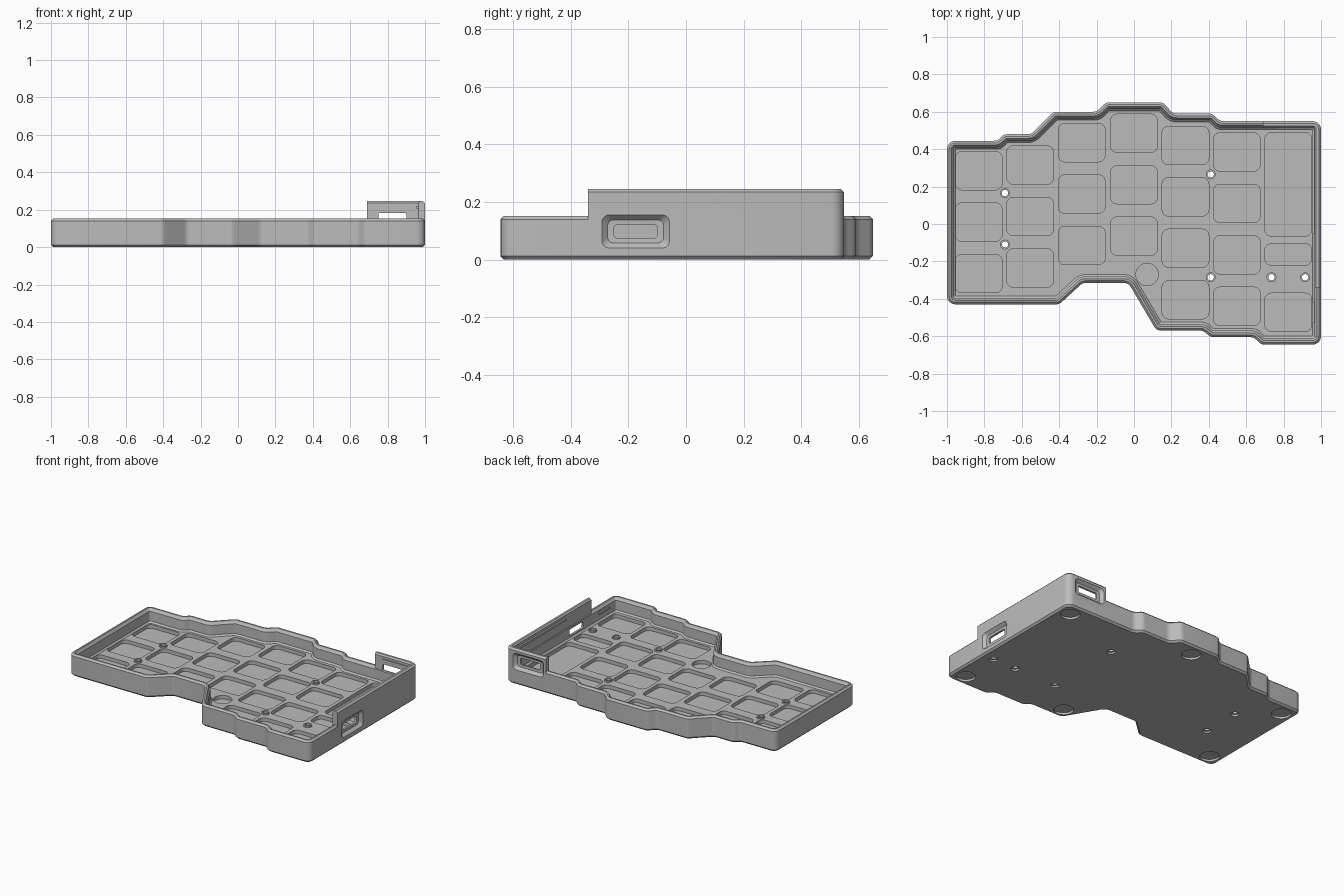
import bpy, bmesh, math
from mathutils import Vector

if "Cube" in bpy.data.objects:
    bpy.data.objects.remove(bpy.data.objects["Cube"], do_unlink=True)

grey = bpy.data.materials.new("case grey")
grey.use_nodes = True
COLOR = (0.5, 0.5, 0.5, 1)
grey.diffuse_color = COLOR
grey.node_tree.nodes["Principled BSDF"].inputs["Base Color"].default_value = COLOR

FLOOR, POCKET, RIM, TOP, WALL = 0.055, 0.03, 0.152, 0.246, 0.035
STEPS = 5

# Case outline, counterclockwise
OUTLINE = [Vector(p) for p in [
    (-1, -.43), (-.40, -.43), (-.275, -.315), (-.03, -.315), (.12, -.57), (.37, -.57),
    (.41, -.605), (.64, -.605), (.68, -.645), (1, -.645), (1, .55), (.46, .55),
    (.42, .59), (.21, .59), (.155, .65), (-.15, .65), (-.2, .6), (-.43, .6),
    (-.55, .48), (-.695, .48), (-.73, .445), (-1, .445)]]


def rounded(points, radius, inset=0.0):
    """Polygon moved inwards, with every corner turned into an arc."""
    n = len(points)
    normals = []
    for i in range(n):
        d = (points[(i + 1) % n] - points[i]).normalized()
        normals.append(Vector((-d.y, d.x)))
    moved = [p + (normals[i - 1] + normals[i]) * inset / (1 + normals[i - 1].dot(normals[i]))
             for i, p in enumerate(points)]
    result = []
    for i, p in enumerate(moved):
        to_prev, to_next = moved[i - 1] - p, moved[(i + 1) % n] - p
        d1, d2 = to_prev.normalized(), to_next.normalized()
        convex = d1.x * d2.y - d1.y * d2.x < 0
        r = max(radius - inset if convex else radius + inset, 0.008)
        half = math.acos(max(-1, min(1, d1.dot(d2)))) / 2
        t = min(r / math.tan(half), 0.45 * min(to_prev.length, to_next.length))
        r = t * math.tan(half)
        center = p + (d1 + d2).normalized() * t / math.cos(half)
        a = p + d1 * t - center
        start = math.atan2(a.y, a.x)
        sweep = (math.pi - 2 * half) * (1 if convex else -1)
        for k in range(STEPS + 1):
            angle = start + sweep * k / STEPS
            result.append(center + Vector((math.cos(angle), math.sin(angle))) * r)
    return result


def corners(x, y, w, h):
    return [Vector((x + sx * w / 2, y + sy * h / 2))
            for sx, sy in ((-1, -1), (1, -1), (1, 1), (-1, 1))]


def circle(x, y, r, n=28):
    return [Vector((x + r * math.cos(math.tau * k / n), y + r * math.sin(math.tau * k / n)))
            for k in range(n)]


def flat(points, z):
    return [Vector((p.x, p.y, z)) for p in points]


def loft(bm, rings, closed=False):
    """Skin a row of rings; cap the ends, or join them into a tube."""
    part = [[bm.verts.new(p) for p in ring] for ring in rings]
    pairs = list(zip(part, part[1:])) + ([(part[-1], part[0])] if closed else [])
    for low, high in pairs:
        n = len(low)
        for i in range(n):
            j = (i + 1) % n
            bm.faces.new((low[i], low[j], high[j], high[i]))
    if not closed:
        bm.faces.new(part[0][::-1])
        bm.faces.new(part[-1])


def prism(bm, points, z0, z1):
    loft(bm, [flat(points, z0), flat(points, z1)])


def finish(name, bm):
    bmesh.ops.recalc_face_normals(bm, faces=bm.faces[:])
    mesh = bpy.data.meshes.new(name)
    bm.to_mesh(mesh)
    bm.free()
    mesh.materials.append(grey)
    obj = bpy.data.objects.new(name, mesh)
    bpy.context.collection.objects.link(obj)
    return obj


def select(obj):
    bpy.ops.object.select_all(action='DESELECT')
    obj.select_set(True)
    bpy.context.view_layer.objects.active = obj


def cut(obj, cutter):
    mod = obj.modifiers.new("cut", 'BOOLEAN')
    mod.operation, mod.solver, mod.object = 'DIFFERENCE', 'MANIFOLD', cutter
    select(obj)
    bpy.ops.object.modifier_apply(modifier=mod.name)
    bpy.data.objects.remove(cutter, do_unlink=True)


def smooth(obj):
    select(obj)
    bpy.ops.object.shade_smooth_by_angle(angle=math.radians(28))


# Port: a bevelled recess with a slot through the wall
def port(bm, place, u, v):
    levels = [(-.02, .235, .115, .025), (0, .235, .115, .025), (.02, .195, .08, .02),
              (.021, .15, .045, .01), (.07, .15, .045, .01)]
    loft(bm, [[Vector(place(p.x, p.y, depth)) for p in rounded(corners(u, v, w, h), r)]
              for depth, w, h, r in levels])


def ports(bm):
    port(bm, lambda u, v, d: (1 - d, u, v), -.175, .0975)
    port(bm, lambda u, v, d: (u, .55 - d, v), .825, .16)


# Tray with walls
bm = bmesh.new()
loft(bm, [flat(rounded(OUTLINE, 0.045, inset), z) for inset, z in (
    (.012, 0), (0, .012), (0, RIM - .012), (.012, RIM), (.022, RIM), (.026, RIM - .01),
    (WALL, RIM - .02), (WALL, FLOOR + .01), (WALL + .01, FLOOR))])
tray = finish("case_tray", bm)

# Everything cut out of the tray
bm = bmesh.new()
COLUMNS = [(-.83, .285, 3), (-.555, .315, 3), (-.28, .435, 3), (0, .485, 3),
           (.275, .42, 4), (.55, .385, 4)]
keys = [(x, y - .275 * k, .205) for x, y, count in COLUMNS for k in range(count)]
keys += [(.825, .2125, .555), (.825, -.1625, .115), (.825, -.4725, .205)]
for x, y, h in keys:
    prism(bm, rounded(corners(x, y, .25, h), .035), POCKET, FLOOR + .01)
prism(bm, circle(.07, -.27, .06), POCKET, FLOOR + .01)

SCREWS = [(-.69, .165), (-.69, -.11), (.41, .265), (.41, -.285), (.735, -.285), (.915, -.285)]
for x, y in SCREWS:
    loft(bm, [flat(circle(x, y, r), z) for r, z in
              ((.027, -.02), (.027, .012), (.017, .013), (.017, FLOOR + .01))])

FEET = [(.91, .46), (.91, -.56), (-.91, .355), (-.91, -.345), (.17, -.485), (0, .56)]
for x, y in FEET:
    prism(bm, circle(x, y, .062), -.02, .015)
ports(bm)
cut(tray, finish("tray_cutter", bm))
smooth(tray)

# Raised wall around the back corner, swept from one end to the other
bm = bmesh.new()
rows = []
for inset, z in ((0, RIM - .012), (0, TOP - .012), (.012, TOP), (.026, TOP),
                 (WALL, TOP - .01), (WALL, RIM - .012)):
    arc = rounded(corners(.845, .105, .31, .89), .045, inset)[2 * STEPS + 2:3 * STEPS + 3]
    rows.append(flat([Vector((1 - inset, -.34)), *arc, Vector((.69, .55 - inset))], z))
loft(bm, list(zip(*rows)))
raised = finish("raised_wall", bm)
bm = bmesh.new()
ports(bm)
cut(raised, finish("port_cutter", bm))
smooth(raised)

# Collars around the screw holes
bm = bmesh.new()
for x, y in SCREWS:
    loft(bm, [flat(circle(x, y, r), z) for r, z in
              ((.017, FLOOR), (.026, FLOOR), (.026, FLOOR + .01), (.017, FLOOR + .01))],
         closed=True)
smooth(finish("screw_collars", bm))

# Thin retaining ribs inside the walls
bm = bmesh.new()
prism(bm, corners(.855, .515, .21, .012), .205, .22)
prism(bm, corners(.96, .225, .012, .55), .205, .22)
prism(bm, corners(.96, -.475, .012, .11), .105, .12)
finish("retaining_ribs", bm)
